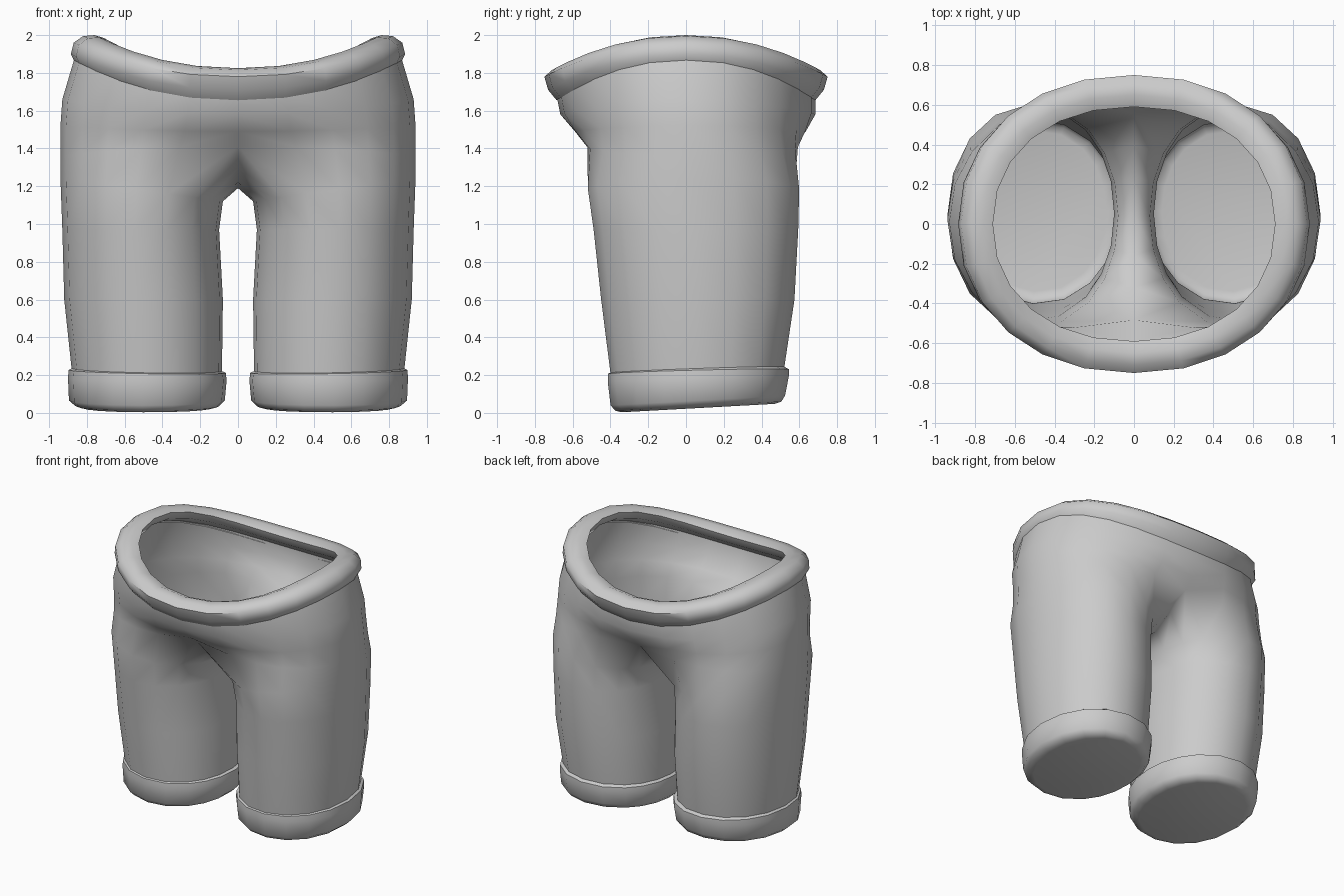
import bpy, bmesh, math

if "Cube" in bpy.data.objects:
    bpy.data.objects.remove(bpy.data.objects["Cube"])

grey = bpy.data.materials.new("plain grey")
grey.diffuse_color = (0.6, 0.6, 0.6, 1)
grey.use_nodes = True
grey.node_tree.nodes["Principled BSDF"].inputs["Base Color"].default_value = grey.diffuse_color

HALF = 12      # steps round the outside of one half
INNER = 5      # points across the inside of a leg
SPLIT = 130    # leg angle where outside meets inside


def power(v, e):
    return math.copysign(abs(v) ** e, v)


def oval(deg, rx, ry, cx=0, cy=0, e=0.92):
    a = math.radians(deg)
    return cx + rx * power(math.cos(a), e), cy + ry * power(math.sin(a), e)


def loft(bm, rings, closed):
    """Join rings listed from outer top downwards."""
    for up, lo in zip(rings, rings[1:]):
        n = len(up)
        for i in range(n if closed else n - 1):
            j = (i + 1) % n
            bm.faces.new((up[i], lo[i], lo[j], up[j]))


def add_ring(bm, points):
    return [bm.verts.new(p) for p in points]


def finish(name, bm, mirror, angle):
    mesh = bpy.data.meshes.new(name)
    bm.to_mesh(mesh)
    bm.free()
    mesh.materials.append(grey)
    ob = bpy.data.objects.new(name, mesh)
    bpy.context.collection.objects.link(ob)
    bpy.ops.object.select_all(action='DESELECT')
    ob.select_set(True)
    bpy.context.view_layer.objects.active = ob
    bpy.ops.object.shade_smooth_by_angle(angle=math.radians(angle))
    if mirror:
        ob.modifiers.new("mirror", 'MIRROR').merge_threshold = 0.002


# angles round a leg: outside from front to back, then inside back to front
outer_angles = [-SPLIT + 2 * SPLIT * i / HALF for i in range(HALF + 1)]
inner_angles = [SPLIT + (360 - 2 * SPLIT) * (k + 1) / (INNER + 1) for k in range(INNER)]
leg_angles = outer_angles + inner_angles


def leg_ring(z, x0, x1, y0, y1, rise=0.0, tilt=0.0):
    pts = []
    for a in leg_angles:
        x, y = oval(a, (x1 - x0) / 2, (y1 - y0) / 2, (x0 + x1) / 2, (y0 + y1) / 2, 0.96)
        pts.append((x, y, z + rise * (x - x0) / (x1 - x0) + tilt * (y + 0.4)))
    return pts


def torso_ring(rx, ry, z_mid, z_side, blend=0.0, cy=0.0):
    """Half oval, blended towards the leg outline."""
    pts = []
    for i, a in enumerate(outer_angles):
        t = -90 + 180 * i / HALF
        x, y = oval(t, rx, ry, 0, cy)
        lx, ly = oval(a, 0.44, 0.57, 0.5, 0.04)
        x, y = x + (lx - x) * blend, y + (ly - y) * blend
        if i in (0, HALF):
            x = 0
        s = math.sin(math.radians(t)) ** 2
        pts.append((x, y, z_side + (z_mid - z_side) * s))
    return pts


# body: hips, crotch saddle and one leg, mirrored
bm = bmesh.new()
torso = [add_ring(bm, torso_ring(*r)) for r in (
    (0.865, 0.685, 1.68, 1.88),
    (0.93, 0.675, 1.58, 1.66, 0.0, 0.01),
    (0.94, 0.64, 1.49, 1.52, 0.15, 0.02),
    (0.94, 0.59, 1.41, 1.36, 0.5, 0.03))]
loft(bm, torso, False)
saddle = []
for a in inner_angles:
    y = oval(a, 0.44, 0.62, 0, 0.04)[1]
    saddle.append((0, y, 1.19 + 0.21 * (abs(y - 0.04) / 0.5) ** 2))
legs = [torso[-1] + add_ring(bm, saddle)]
legs += [add_ring(bm, leg_ring(*r)) for r in (
    (1.12, 0.08, 0.94, -0.52, 0.60, 0.12),
    (0.97, 0.10, 0.93, -0.49, 0.595),
    (0.60, 0.08, 0.92, -0.45, 0.575),
    (0.20, 0.085, 0.88, -0.40, 0.52, 0.01, 0.03))]
loft(bm, legs, True)
finish("trouser_body", bm, True, 70)

# cuffs with closed, slightly tilted soles
bm = bmesh.new()
cuff = [add_ring(bm, leg_ring(*r)) for r in (
    (0.205, 0.085, 0.88, -0.40, 0.52, 0.015, 0.035),
    (0.200, 0.065, 0.897, -0.413, 0.545, 0.015, 0.025),
    (0.16, 0.06, 0.90, -0.415, 0.545, 0.01, 0.03),
    (0.04, 0.07, 0.895, -0.40, 0.525, 0.0, 0.055),
    (0.01, 0.10, 0.86, -0.375, 0.505, 0.0, 0.055),
    (0.0, 0.14, 0.82, -0.34, 0.47, 0.0, 0.055))]
loft(bm, cuff, True)
bm.faces.new(list(reversed(cuff[-1])))
finish("leg_cuffs", bm, True, 50)

# waistband: rolled rim, dipping at front and back
bm = bmesh.new()
band = []
for rx, ry, z_mid, z_side in (
        (0.86, 0.68, 1.68, 1.87), (0.73, 0.61, 1.74, 1.93),
        (0.71, 0.59, 1.80, 1.985), (0.76, 0.65, 1.825, 2.0),
        (0.82, 0.71, 1.815, 1.995), (0.87, 0.75, 1.78, 1.96),
        (0.885, 0.73, 1.71, 1.90), (0.865, 0.685, 1.655, 1.86)):
    pts = []
    for i in range(2 * HALF):
        t = 360 * i / (2 * HALF)
        s = math.sin(math.radians(t)) ** 2
        pts.append((*oval(t, rx, ry), z_side + (z_mid - z_side) * s))
    band.append(add_ring(bm, pts))
loft(bm, band, True)
finish("waistband", bm, False, 60)
